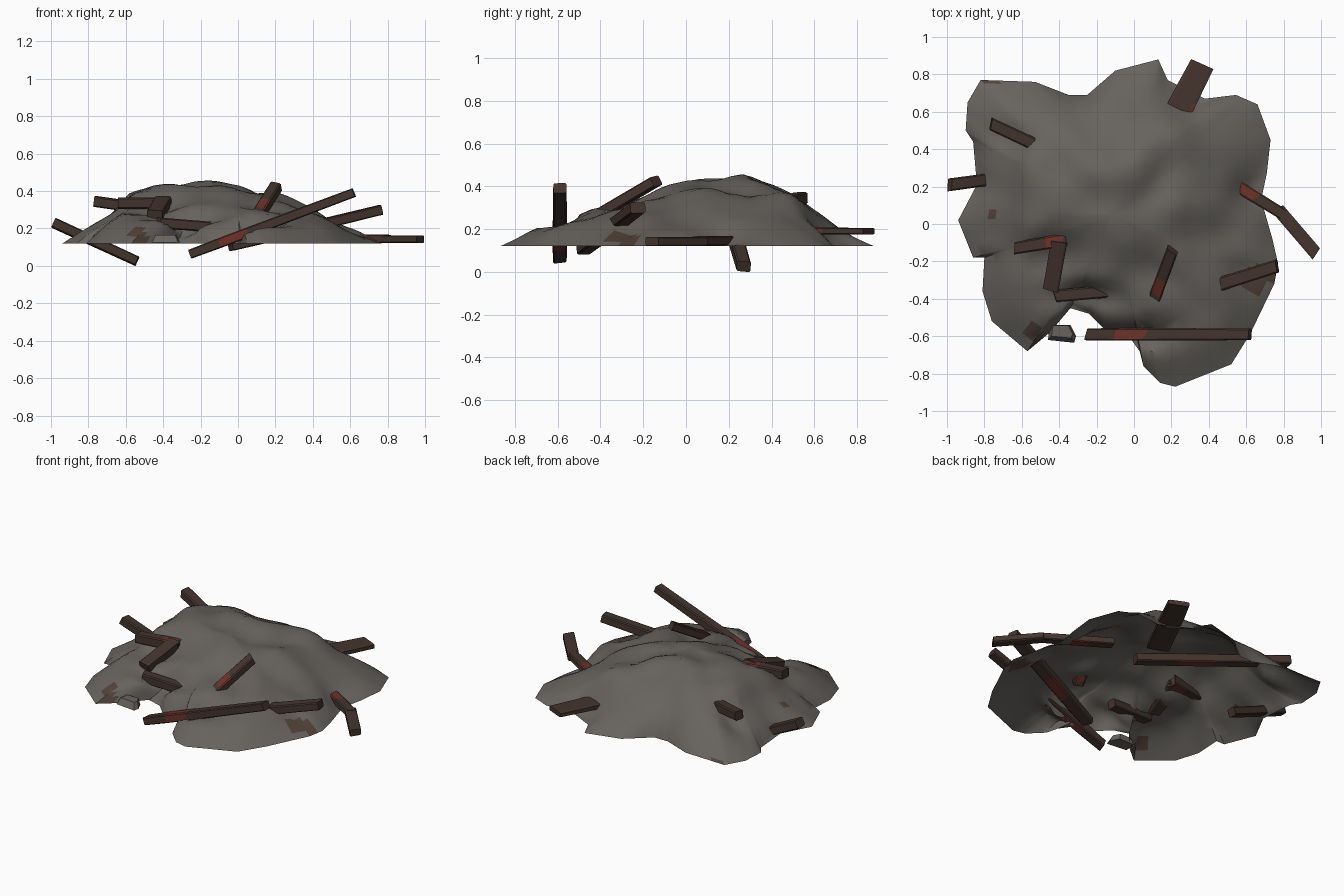
import bpy, bmesh, math, random
from mathutils import Vector, noise

if "Cube" in bpy.data.objects:
    bpy.data.objects.remove(bpy.data.objects["Cube"])

random.seed(4)


def mat(name, c):
    m = bpy.data.materials.new(name)
    m.diffuse_color = (*c, 1)
    m.use_nodes = True
    m.node_tree.nodes["Principled BSDF"].inputs["Base Color"].default_value = m.diffuse_color
    return m


ASH = mat("ash grey", (0.135, 0.125, 0.113))
CHAR = mat("charred wood", (0.058, 0.035, 0.026))
EMBER = mat("ember red", (0.15, 0.033, 0.023))
SCORCH = mat("scorched brown", (0.085, 0.055, 0.039))


def finish(name, bm, mats, smooth=None):
    me = bpy.data.meshes.new(name)
    bm.to_mesh(me)
    bm.free()
    ob = bpy.data.objects.new(name, me)
    bpy.context.collection.objects.link(ob)
    for m in mats:
        me.materials.append(m)
    if smooth:
        bpy.ops.object.select_all(action='DESELECT')
        ob.select_set(True)
        bpy.context.view_layer.objects.active = ob
        bpy.ops.object.shade_smooth_by_angle(angle=math.radians(smooth))
    return ob


def lerp_table(table, v):
    if v <= table[0][0]:
        return table[0][1]
    for (a, fa), (b, fb) in zip(table, table[1:]):
        if v <= b:
            return fa + (fb - fa) * (v - a) / (b - a)
    return table[-1][1]


# Ash mound: lobed outline, height from front and side profiles, dents around the timbers
outline = [(-.82, .77), (-.53, .76), (-.35, .69), (-.25, .69), (-.10, .82), (.13, .88), (.18, .77),
           (.38, .67), (.545, .69), (.66, .64), (.73, .45), (.71, .27), (.68, .13), (.74, -.08),
           (.77, -.21), (.75, -.32), (.62, -.59), (.52, -.75), (.22, -.87), (.14, -.85), (.05, -.76),
           (.03, -.68), (-.02, -.61), (-.16, -.56), (-.24, -.48), (-.34, -.45), (-.45, -.58),
           (-.57, -.68), (-.76, -.52), (-.81, -.36), (-.80, -.18), (-.86, -.18), (-.94, .02),
           (-.84, .21), (-.86, .44), (-.90, .5), (-.89, .65)]
FX = [(-.95, .2), (-.9, .27), (-.76, .43), (-.64, .66), (-.58, .85), (-.44, .97), (-.15, 1), (0, .92),
      (.22, .8), (.33, .64), (.44, .5), (.6, .35), (.75, .26)]
FY = [(-.9, .2), (-.6, .46), (-.4, .55), (-.25, .65), (-.1, .82), (.05, .97), (.25, 1), (.38, .9),
      (.5, .78), (.57, .65), (.7, .4), (.9, .2)]
# x, y, x radius, y radius, depth
DENTS = [(-.46, -.2, .15, .14, .08), (.6, .17, .11, .11, .06), (.28, .66, .1, .1, .06),
         (.16, -.28, .08, .08, .03), (-.28, -.38, .16, .07, .10), (.08, -.59, .13, .06, .11),
         (-.62, .46, .12, .08, .06), (.6, -.26, .1, .06, .02), (.15, .2, .06, .12, .02),
         (-.9, .22, .1, .06, .05)]
CX, CY, BASE = -.1, .05, .12


def height(x, y, t):
    fx, fy = lerp_table(FX, x), lerp_table(FY, y)
    h = .32 * (.75 * min(fx, fy) + .25 * fx * fy) * (1 - t ** 7)
    for dx, dy, rx, ry, d in DENTS:
        h -= d * math.exp(-((x - dx) / rx) ** 2 - ((y - dy) / ry) ** 2)
    h += .04 * (1 - t ** 4) * noise.noise(Vector((x * 5, y * 5, 2)))
    return BASE + max(.001, h) if t < 1 else BASE


# subdivide the outline, and round it off towards the centre so no sharp spokes form
rim = []
for p, q in zip(outline, outline[1:] + outline[:1]):
    rim += [Vector(p).lerp(Vector(q), s / 3) - Vector((CX, CY)) for s in range(3)]
n = len(rim)
rad = [v.length for v in rim]
soft = [sum(rad[(i + k) % n] for k in range(-8, 9)) / 17 for i in range(n)]
soft = [min(s, r * 1.12) for s, r in zip(soft, rad)]
RINGS = 18
bm = bmesh.new()
rings = []
for k in range(1, RINGS + 1):
    t = 1 - (1 - k / RINGS) ** 1.4
    ring = []
    for i, v in enumerate(rim):
        r = t * (soft[i] + (rad[i] - soft[i]) * t ** 4) / rad[i]
        px, py = CX + v.x * r, CY + v.y * r
        ring.append(bm.verts.new((px, py, height(px, py, t))))
    rings.append(ring)
top = bm.verts.new((CX, CY, height(CX, CY, 0)))
for i in range(n):
    j = (i + 1) % n
    bm.faces.new((top, rings[0][i], rings[0][j]))
    for a, b in zip(rings, rings[1:]):
        bm.faces.new((a[i], b[i], b[j], a[j]))
bmesh.ops.recalc_face_normals(bm, faces=bm.faces)
if sum(f.normal.z for f in bm.faces) < 0:
    bmesh.ops.reverse_faces(bm, faces=bm.faces)
# scorched patches at the rim: x, y, x radius, y radius
for f in bm.faces:
    c = f.calc_center_median()
    for sx, sy, rx, ry in [(.7, -.285, .12, .055), (-.53, -.61, .045, .06),
                           (-.76, .76, .03, .03), (-.02, .83, .02, .02), (-.76, .03, .02, .03)]:
        if math.hypot((c.x - sx) / rx, (c.y - sy) / ry) < 1:
            f.material_index = 1
finish("ash_mound", bm, [ASH, SCORCH], 45)

# Timbers: chamfered bars with slightly uneven ends and glowing stretches
ALL = (0, 1, 2, 4, 5, 6)


def timber(name, a, b, w=.066, h=.055, glow=None, sides=ALL):
    a, b = Vector(a), Vector(b)
    d = (b - a).normalized()
    side = d.cross(Vector((0, 0, 1))).normalized()
    up = side.cross(d)
    c = .22
    prof = [(-1, -1 + c), (-1 + c, -1), (1 - c, -1), (1, -1 + c),
            (1, 1 - c), (1 - c, 1), (-1 + c, 1), (-1, 1 - c)]
    stops = sorted({0, 1, *(glow or ())})
    bm = bmesh.new()
    loops = []
    for t in stops:
        end = t in (0, 1)
        s = random.uniform(.9, 1) if end else 1
        slant = random.uniform(-.012, .012) if end else random.uniform(-.03, .03)
        loops.append([bm.verts.new(a.lerp(b, t) + side * u * s * w / 2 + up * v * s * h / 2 + d * slant * u)
                      for u, v in prof])
    for t, l0, l1 in zip(stops, loops, loops[1:]):
        for i in range(8):
            f = bm.faces.new((l0[i], l0[(i + 1) % 8], l1[(i + 1) % 8], l1[i]))
            if glow and t == glow[0] and i in sides:
                f.material_index = 1
    bm.faces.new(loops[0])
    bm.faces.new(loops[-1])
    bmesh.ops.recalc_face_normals(bm, faces=bm.faces)
    finish(name, bm, [CHAR, EMBER])


timber("front_beam", (-.25, -.59, .065), (.62, -.59, .392), .068, .054, (.18, .37), (1, 2, 3, 4, 5))
timber("right_broken_beam_inner", (.41, .29, .145), (.80, .05, .145), .064, .045, (.33, .62))
timber("right_broken_beam_outer", (.765, .085, .143), (.975, -.16, .143), .075, .045)
timber("back_plank", (.11, .355, .193), (.365, .855, .19), .14, .032, (.5, .66), (2, 3, 4))
timber("back_left_beam", (-.765, .535, .345), (.10, .13, .22), .068, .058, (.5, .72))
timber("left_stub", (-.64, -.13, .335), (-.37, -.085, .335), .068, .062, (.62, .95))
timber("left_leaning_stub", (-.445, -.35, .27), (-.40, -.09, .345), .088, .06)
timber("front_left_stub", (-.425, -.385, .23), (-.125, -.36, .207), .068, .058)
timber("centre_stub", (.11, -.395, .275), (.205, -.14, .425), .066, .05, (.1, .42))
timber("front_right_beam", (-.04, -.48, .105), (.765, -.225, .3), .075, .055, (.3, .52), (0, 1, 2))
timber("left_sunken_beam", (-.985, .21, .23), (-.54, .27, .025), .068, .055)

# Loose chunk of ash in front
bm = bmesh.new()
low = [(-.45, -.54), (-.46, -.62), (-.32, -.635), (-.31, -.6), (-.34, -.54)]
lo = [bm.verts.new((x, y, .125)) for x, y in low]
hi = [bm.verts.new((-.385 + (x + .385) * .75, -.575 + (y + .585) * .7, .165)) for x, y in low]
for i in range(5):
    bm.faces.new((lo[i], lo[(i + 1) % 5], hi[(i + 1) % 5], hi[i]))
bm.faces.new(hi)
bm.faces.new(lo)
bmesh.ops.recalc_face_normals(bm, faces=bm.faces)
finish("loose_chunk", bm, [ASH])
